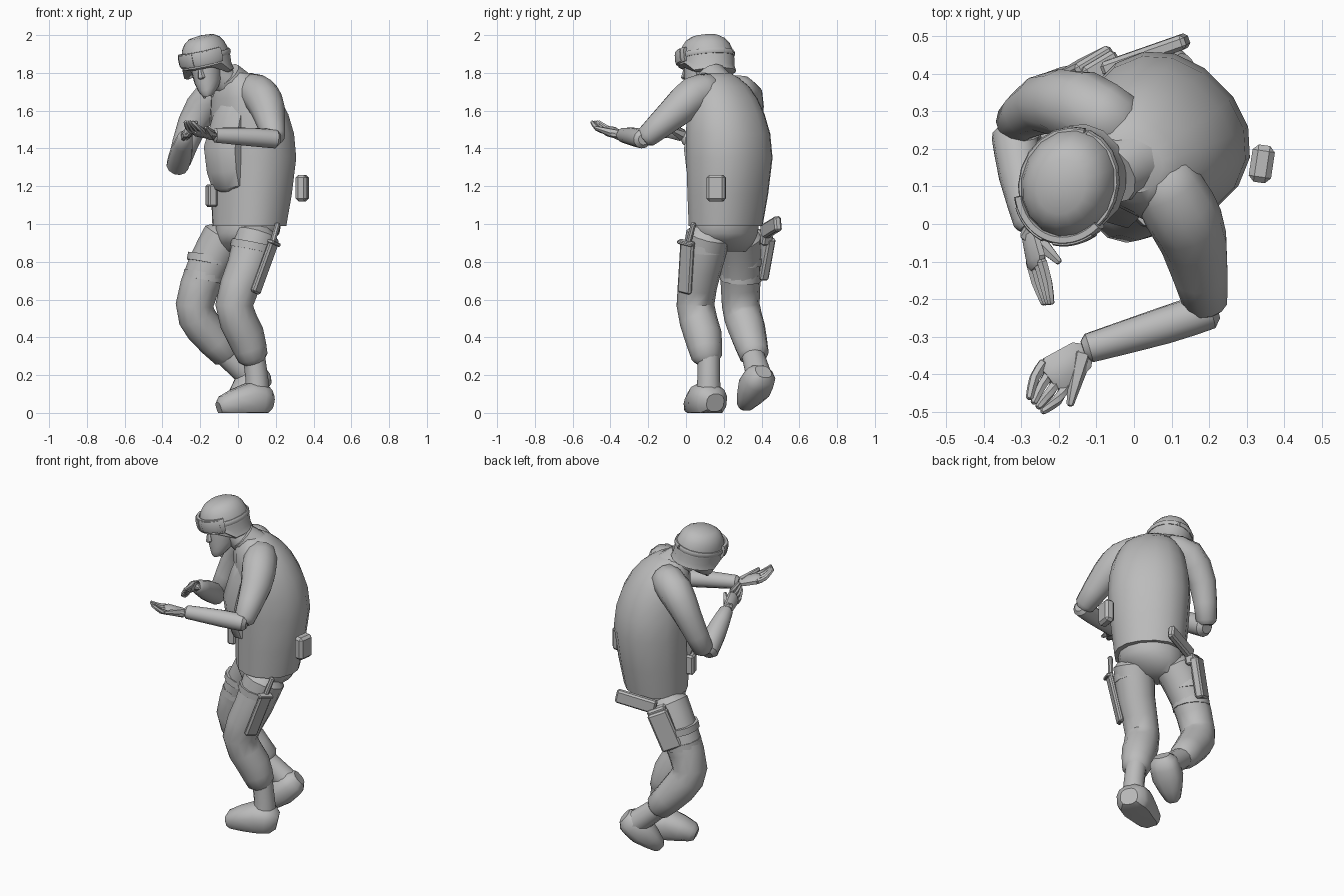
import bpy, bmesh, math
from mathutils import Matrix, Vector

cube = bpy.data.objects.get("Cube")
if cube:
    bpy.data.objects.remove(cube)

GREY = (0.5, 0.5, 0.5, 1)
grey = bpy.data.materials.new("plain grey")
grey.use_nodes = True
grey.diffuse_color = GREY
grey.node_tree.nodes["Principled BSDF"].inputs["Base Color"].default_value = GREY

# Directions of the turned body
UP = Vector((0, 0, 1))
BACK = Vector((0, 1, 0))
FACING = Vector((-1, -1, 0)).normalized()


def finish(name, bm, matrix=Matrix(), angle=40):
    bmesh.ops.recalc_face_normals(bm, faces=bm.faces)
    bm.transform(matrix)
    mesh = bpy.data.meshes.new(name)
    bm.to_mesh(mesh)
    bm.free()
    mesh.materials.append(grey)
    part = bpy.data.objects.new(name, mesh)
    bpy.context.collection.objects.link(part)
    bpy.ops.object.select_all(action='DESELECT')
    part.select_set(True)
    bpy.context.view_layer.objects.active = part
    bpy.ops.object.shade_smooth_by_angle(angle=math.radians(angle))


def skin(name, rings, ref=FACING, axis=None, sides=12, power=1, matrix=Matrix(), shape=None):
    """Join oval rings (centre, radius along ref, radius across) into a closed skin."""
    bm = bmesh.new()
    loops = []
    for index, (centre, along, across) in enumerate(rings):
        after = rings[min(index + 1, len(rings) - 1)][0]
        before = rings[max(index - 1, 0)][0]
        tangent = axis or (after - before).normalized()
        first = (ref - tangent * ref.dot(tangent)).normalized()
        second = tangent.cross(first)
        loop = []
        for k in range(sides):
            turn = math.tau * (k + 0.5) / sides
            c, s = math.cos(turn), math.sin(turn)
            point = centre + first * along * math.copysign(abs(c) ** power, c) \
                + second * across * math.copysign(abs(s) ** power, s)
            loop.append(bm.verts.new(shape(point) if shape else point))
        loops.append(loop)
    for low, high in zip(loops, loops[1:]):
        for k in range(sides):
            bm.faces.new((low[k - 1], low[k], high[k], high[k - 1]))
    bm.faces.new(loops[0])
    bm.faces.new(loops[-1])
    finish(name, bm, matrix)


def blend(a, b, c, d, t):
    """Smooth curve value between b and c."""
    return b + (c - a) * (t / 2) + (a * 2 - b * 5 + c * 4 - d) * (t * t / 2) \
        + ((b - c) * 3 + d - a) * (t ** 3 / 2)


def limb(name, path, radii, squash=1, dome=0.4, **options):
    """Round limb that runs smoothly through the path, with domed ends."""
    path = [Vector(p) for p in path]
    last = len(path) - 1
    rings = []
    for i in range(last):
        ids = [max(i - 1, 0), i, i + 1, min(i + 2, last)]
        for t in (0, 0.5):
            radius = blend(*[radii[j] for j in ids], t)
            rings.append((blend(*[path[j] for j in ids], t), radius, radius * squash))
    rings.append((path[-1], radii[-1], radii[-1] * squash))
    if dome:
        for end, inner, place in ((rings[0], rings[1], 0), (rings[-1], rings[-2], len(rings) + 1)):
            out = (end[0] - inner[0]).normalized()
            rings.insert(place, (end[0] + out * end[1] * dome, end[1] * 0.6, end[2] * 0.6))
    skin(name, rings, **options)


def block(name, centre, size, x_dir, z_dir, bevel=0.01):
    z = Vector(z_dir).normalized()
    x = Vector(x_dir)
    x = (x - z * x.dot(z)).normalized()
    turn = Matrix((x, z.cross(x), z)).transposed().to_4x4()
    bm = bmesh.new()
    bmesh.ops.create_cube(bm, size=1)
    bmesh.ops.scale(bm, vec=size, verts=bm.verts)
    bmesh.ops.bevel(bm, geom=bm.edges[:], offset=bevel, segments=1, affect='EDGES')
    finish(name, bm, Matrix.Translation(centre) @ turn, 25)


# Hunched torso, hips, vest front, neck and collar
limb("torso", [(.06, .21, .99), (.08, .23, 1.35), (.06, .21, 1.58), (.02, .18, 1.73), (0, .16, 1.8)],
     (.18, .21, .19, .14, .07), 1.12, dome=0, axis=UP, sides=16, power=0.9)
limb("hips", [(.03, .22, .9), (.05, .21, .95), (.06, .22, 1.04)], (.13, .16, .16), 1.15, axis=UP, sides=14)
limb("vest_front", [(-.01, .11, 1.68), (-.08, .09, 1.4), (-.05, .11, 1.2)], (.05, .07, .06), 1.8, sides=8)
limb("neck", [(0, .17, 1.7), (-.08, .13, 1.77), (-.16, .1, 1.86)], (.08, .07, .06))
limb("collar", [(0, .17, 1.72), (-.06, .13, 1.79)], (.1, .08), dome=0)

# Arms
limb("left_upper_arm", [(.07, .13, 1.71), (.12, .04, 1.68), (.16, -.05, 1.6), (.19, -.21, 1.46)],
     (.09, .1, .09, .06))
limb("left_forearm", [(.2, -.23, 1.45), (.08, -.27, 1.46), (-.12, -.33, 1.47)], (.05, .05, .04))
limb("right_upper_arm", [(-.04, .26, 1.7), (-.14, .31, 1.67), (-.24, .32, 1.53), (-.31, .27, 1.33)],
     (.09, .1, .08, .06))
limb("right_forearm", [(-.32, .24, 1.31), (-.3, .13, 1.38), (-.28, 0, 1.46)], (.06, .06, .04))


def hand(side, wrist, knuckle, tip, spread, thumb):
    wrist, knuckle, tip, spread = map(Vector, (wrist, knuckle, tip, spread))
    wide = spread.length * 2
    limb(side + "_palm", [wrist, knuckle], (wide * 0.8, wide), 0.5, ref=spread, sides=8)
    for i in range(4):
        offset = spread * (i - 1.5)
        sag = knuckle.lerp(tip, 0.5) - UP * 0.01
        limb(f"{side}_finger_{i + 1}", [knuckle + offset, sag + offset, tip + offset * 0.6],
             (0.015, 0.014, 0.01), sides=6)
    limb(side + "_thumb", [wrist, thumb], (0.03, 0.01), sides=6)


hand("left", (-.14, -.35, 1.47), (-.21, -.4, 1.49), (-.26, -.48, 1.54), (-.02, .02, 0), (-.17, -.48, 1.51))
hand("right", (-.28, -.02, 1.47), (-.26, -.1, 1.5), (-.23, -.21, 1.52), (.01, 0, .02), (-.2, -.1, 1.51))

# Legs
limb("left_leg", [(.1, .12, .94), (.05, .08, .77), (-.02, .05, .57), (.04, .09, .41), (.08, .11, .29)],
     (.12, .11, .1, .1, .08))
limb("right_leg", [(-.07, .28, .93), (-.16, .29, .77), (-.23, .29, .57), (-.18, .32, .45), (-.06, .36, .31)],
     (.12, .11, .1, .1, .08))


# Boots
def on_ground(point):
    point.z = max(point.z, 0)
    return point


limb("left_boot_shaft", [(.08, .12, .32), (.1, .12, .18), (.1, .12, .06)], (.06, .06, .07))
limb("left_boot_foot", [(.14, .14, .06), (.06, .1, .07), (-.08, .05, .03)], (.08, .09, .06), 1.1,
     ref=UP, power=0.8, shape=on_ground)
limb("right_boot_shaft", [(-.08, .35, .32), (.08, .39, .18)], (.06, .07))
limb("right_boot_foot", [(.12, .4, .2), (.05, .36, .13), (-.03, .31, .04)], (.07, .08, .04), 1.1,
     ref=UP, power=0.8, shape=on_ground)

# Head group, made facing the front around its own centre, then turned
HEAD = Matrix.Translation((-.17, .1, 1.86)) @ Matrix.Rotation(math.radians(-20), 4, 'Z') \
    @ Matrix.Rotation(math.radians(-10), 4, 'Y') @ Matrix.Rotation(math.radians(8), 4, 'X')
upright = dict(ref=BACK, axis=UP, matrix=HEAD)


def lift_brow(point):
    if point.z < -0.02 and point.y < -0.06:
        point.z += 0.05
    return point


limb("face", [(0, -.07, -.16), (0, -.03, -.1), (0, 0, .04)], (.05, .09, .11), 0.8, **upright)
limb("nose", [(0, -.11, -.02), (0, -.12, -.07)], (.01, .02), sides=6, **upright)
helmet = []
for step in range(8):
    rise = math.radians(-33 + 17.4 * step)
    flat = math.cos(rise) ** 0.6
    helmet.append((UP * 0.14 * math.sin(rise) + BACK * 0.01, 0.15 * flat, 0.13 * flat))
    if step == 0:
        # Flared rim
        helmet.append((helmet[0][0] + UP * 0.01, 0.155, 0.135))
skin("helmet", helmet, sides=16, shape=lift_brow, **upright)


def headband(name, reach, size, height, thick, bend=0):
    """Band around the helmet, reaching equally far to both sides of the brow."""
    rings = []
    for step in range(-10, 11):
        turn = math.radians(reach * step / 10 + bend)
        spot = Vector((0.13 * size * math.sin(turn), 0.01 - 0.15 * size * math.cos(turn), 0.03))
        rings.append((spot, height, thick))
    skin(name, rings, ref=UP, sides=8, power=0.7, matrix=HEAD)


headband("goggles_strap", 178, 0.98, 0.015, 0.008)
headband("goggles_frame", 60, 1, 0.04, 0.015)
for side, sign in (("left", 1), ("right", -1)):
    headband(side + "_goggle_lens", 22, 1.06, 0.035, 0.01, 28 * sign)
    limb(side + "_chin_strap", [(.08 * sign, -.01, -.04), (.02 * sign, -.08, -.18)], (.01, .01), 0.6,
         sides=6, matrix=HEAD)

# Pouches on the belt
block("back_pouch", (.34, .16, 1.19), (.06, .1, .14), (1, -.15, 0), UP, 0.015)
block("front_pouch", (-.14, .15, 1.15), (.05, .07, .12), (1, .3, 0), UP)

# Sheath with knife on the left thigh
lean = (.12, .02, .33)
block("knife_sheath", (.14, 0, .77), (.03, .08, .29), (1, -.5, 0), lean)
block("knife_guard", (.19, 0, .9), (.04, .09, .02), (1, -.5, 0), lean, 0.005)
limb("knife_handle", [(.18, .01, .89), (.21, .04, 1)], (.015, .015), sides=8)

# Holster and pistol on the right thigh
tilt = (.2, .1, .55)
block("holster", (-.14, .41, .83), (.05, .12, .24), (.6, -1, 0), tilt)
block("holster_flap", (-.09, .41, .93), (.06, .11, .06), (.6, -1, 0), tilt)
block("pistol_grip", (.03, .45, .98), (.04, .24, .08), (.35, -1, 0), (-.1, -.05, .55))

# Thigh straps
slope = Vector((.2, .05, 1)).normalized()
for name, centre, radius in (("left_thigh_strap", (.08, .1, .88), .12),
                             ("right_upper_strap", (-.15, .29, .81), .12),
                             ("right_lower_strap", (-.18, .29, .72), .11)):
    middle = Vector(centre)
    limb(name, [middle - slope * 0.02, middle + slope * 0.02], (radius, radius), dome=0)
